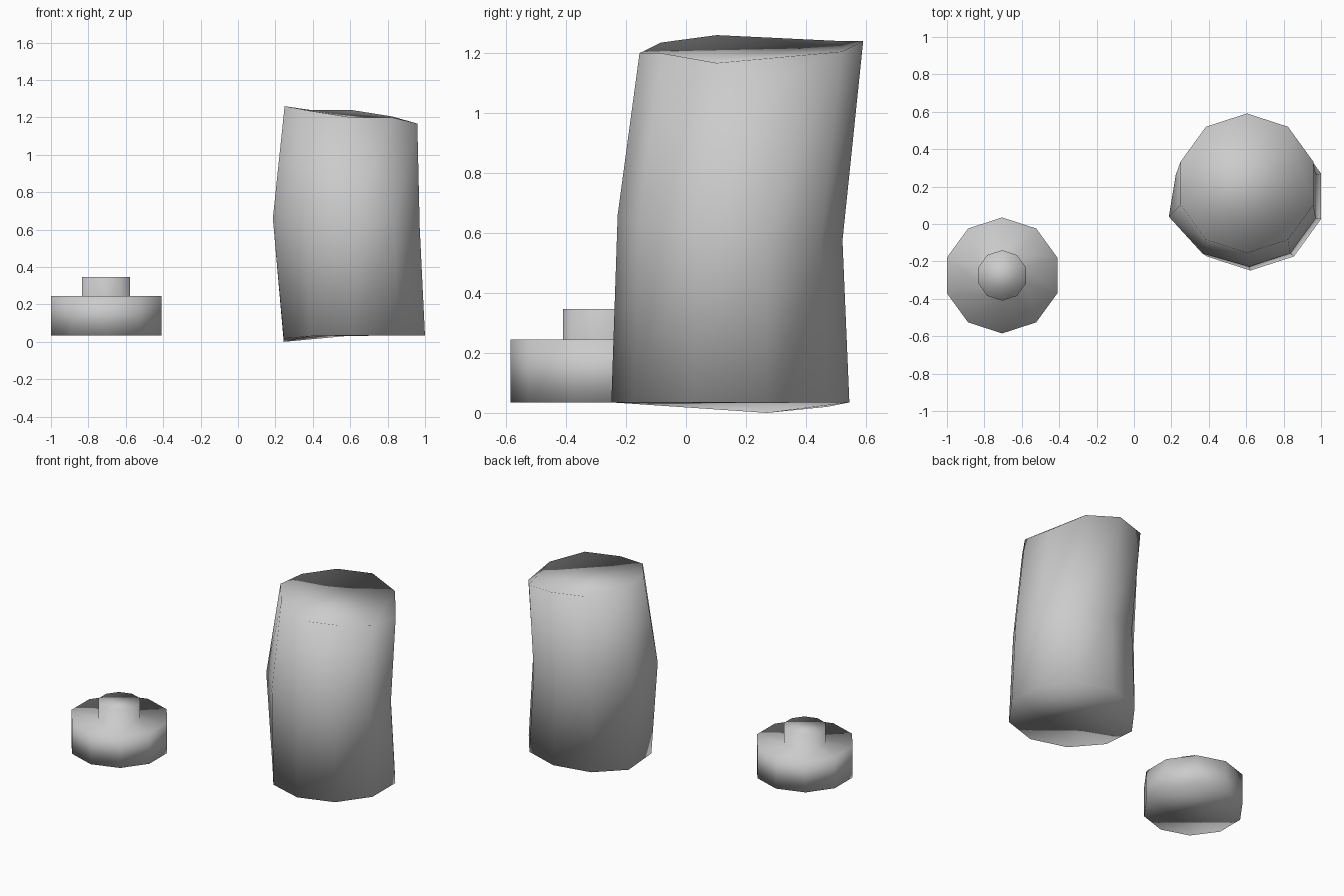
import bpy, bmesh
from math import sin, cos, radians

if "Cube" in bpy.data.objects:
    bpy.data.objects.remove(bpy.data.objects["Cube"])

SIDES = 10
ANGLES = [18 + 36 * k for k in range(SIDES)]


def ring(x, y, r, z, nudges=None):
    """Ten-sided ring; z is a constant or one height per corner."""
    zs = z if isinstance(z, (list, tuple)) else [z] * SIDES
    pts = [[x + r * cos(radians(a)), y + r * sin(radians(a)), h]
           for a, h in zip(ANGLES, zs)]
    for i, (dx, dy) in (nudges or {}).items():
        pts[i][0] += dx
        pts[i][1] += dy
    return pts


def loft(name, rings):
    """Skin a stack of rings, cap both ends and smooth the result."""
    bm = bmesh.new()
    loops = [[bm.verts.new(p) for p in r] for r in rings]
    for lo, hi in zip(loops, loops[1:]):
        for i in range(SIDES):
            j = (i + 1) % SIDES
            bm.faces.new((lo[i], lo[j], hi[j], hi[i]))
    bm.faces.new(loops[0][::-1])
    bm.faces.new(loops[-1])
    for f in bm.faces:
        f.smooth = True
    mesh = bpy.data.meshes.new(name)
    bm.to_mesh(mesh)
    bm.free()
    obj = bpy.data.objects.new(name, mesh)
    bpy.context.collection.objects.link(obj)
    return obj


# Low stepped stub: wide base with a small knob
SX, SY = -0.705, -0.275
loft("stepped_stub", [
    ring(SX, SY, 0.31, 0.035),
    ring(SX, SY, 0.31, 0.245),
    ring(SX, SY, 0.135, 0.245),
    ring(SX, SY, 0.135, 0.347),
])

# Tall leaning post: uneven foot, bulging waist, slanted top
# (corner heights run anticlockwise from 18 degrees)
foot = [0.035, 0.035, 0.035, 0.02, 0.0, 0.018, 0.03, 0.035, 0.035, 0.035]
waist = [0.58, 0.575, 0.575, 0.59, 0.62, 0.66, 0.66, 0.66, 0.64, 0.61]
top = [1.13, 1.205, 1.24, 1.24, 1.24, 1.26, 1.235, 1.2, 1.2, 1.167]
loft("tall_post", [
    ring(0.622, 0.148, 0.397, foot),
    ring(0.615, 0.147, 0.375, waist,
         {4: (-0.035, 0), 5: (-0.072, 0.008), 6: (-0.03, 0)}),
    ring(0.604, 0.218, 0.373, top),
])
